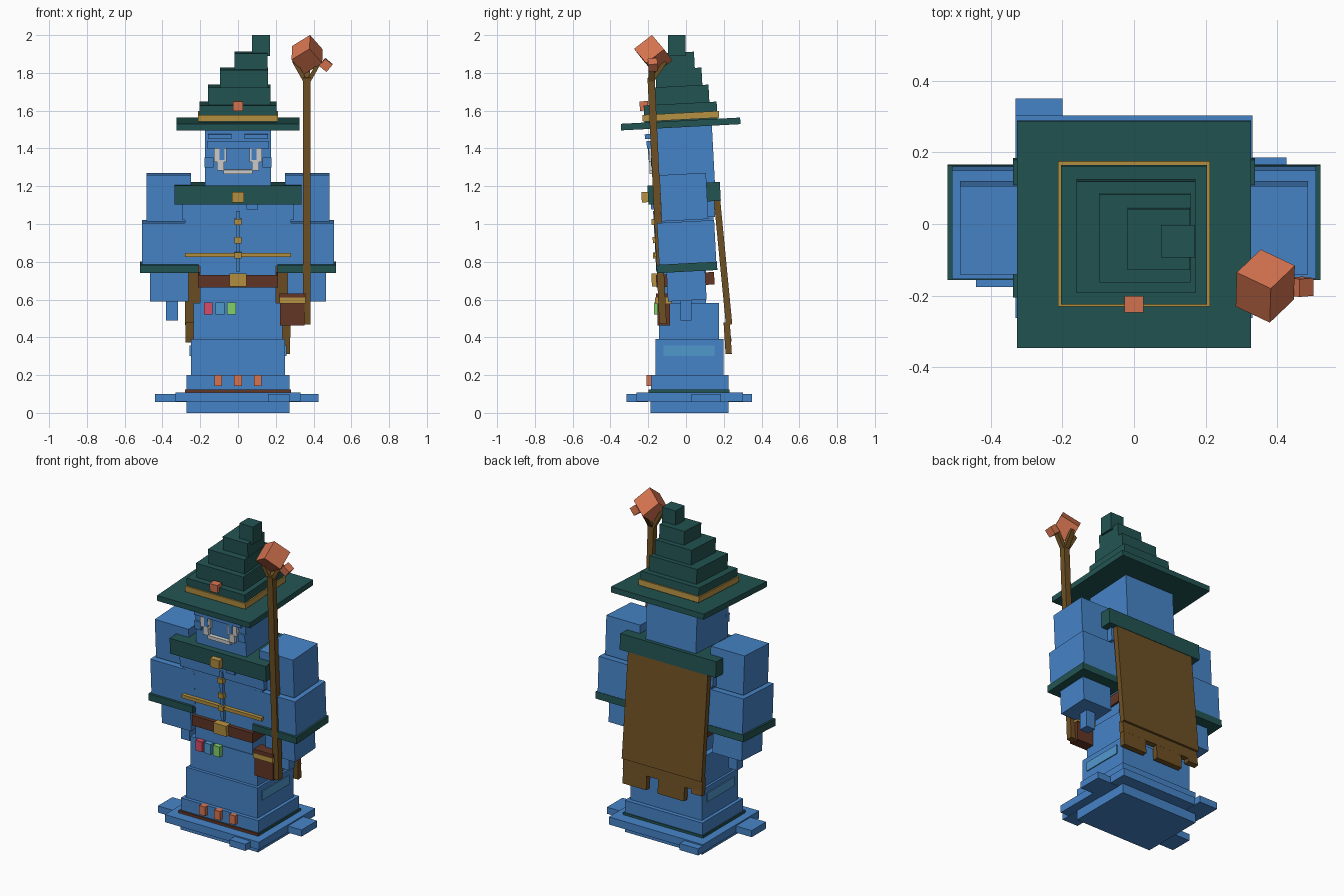
import bpy, bmesh, math
from mathutils import Matrix, Vector

if "Cube" in bpy.data.objects:
    bpy.data.objects.remove(bpy.data.objects["Cube"])


def srgb(r, g, b):
    f = lambda c: c / 12.92 if c <= 0.04045 else ((c + 0.055) / 1.055) ** 2.4
    return tuple(f(c / 255) for c in (r, g, b)) + (1,)


MATS = {}
for name, col in {
    "robe_blue": (70, 132, 200), "hat_green": (34, 84, 82), "gold": (182, 146, 66),
    "leather_brown": (98, 54, 38), "cloak_ochre": (110, 80, 36), "crystal_orange": (214, 116, 80),
    "pale_grey": (208, 208, 208), "potion_red": (212, 76, 104),
    "light_blue": (80, 152, 206), "potion_green": (130, 208, 110),
}.items():
    m = bpy.data.materials.new(name)
    m.diffuse_color = srgb(*col)
    m.use_nodes = True
    m.node_tree.nodes["Principled BSDF"].inputs["Base Color"].default_value = m.diffuse_color
    MATS[name] = m

LEAN = math.radians(3)


def solid(name, matrix, mat):
    """Unit cube pushed through a matrix."""
    bm = bmesh.new()
    bmesh.ops.create_cube(bm, size=1, matrix=matrix)
    bmesh.ops.recalc_face_normals(bm, faces=bm.faces)
    me = bpy.data.meshes.new(name)
    bm.to_mesh(me)
    bm.free()
    me.materials.append(MATS[mat])
    ob = bpy.data.objects.new(name, me)
    bpy.context.collection.objects.link(ob)
    return ob


def box(name, x, y, z, mat, tilt=0.0, spin=0.0):
    """Box from x, y, z ranges, tilted about its own centre."""
    c = Vector([(a + b) / 2 for a, b in (x, y, z)])
    s = [b - a for a, b in (x, y, z)]
    rot = Matrix.Rotation(tilt, 4, 'X') @ Matrix.Rotation(spin, 4, 'Y')
    return solid(name, Matrix.Translation(c) @ rot @ Matrix.Diagonal((*s, 1)), mat)


def pair(name, x, y, z, mat, tilt=0.0):
    """Box and its mirror image across x = 0."""
    box(name + "_right", x, y, z, mat, tilt)
    box(name + "_left", (-x[1], -x[0]), y, z, mat, tilt)


def beam(name, p, q, w, d, mat):
    """Square bar from p to q."""
    p, q = Vector(p), Vector(q)
    v = q - p
    zax = v.normalized()
    xax = (Vector((1, 0, 0)) - zax * zax.x).normalized()
    rot = Matrix((xax, zax.cross(xax), zax)).transposed().to_4x4()
    solid(name, Matrix.Translation((p + q) / 2) @ rot @ Matrix.Diagonal((w, d, v.length, 1)), mat)


# Base with puffs on each side
B = "robe_blue"
box("base", (-.272, .272), (-.187, .225), (0, .065), B)
box("base_plate", (-.33, .33), (-.262, .302), (.06, .108), B)
box("puff_front", (.16, .272), (-.315, -.2), (.058, .1), B)
box("puff_back", (-.33, -.2), (.2, .35), (.058, .1), B)
box("puff_right", (.27, .425), (.03, .185), (.058, .1), B)
box("puff_left", (-.44, -.27), (-.175, -.03), (.058, .1), B)

# Robe skirt tiers
box("skirt_trim", (-.28, .28), (-.192, .23), (.106, .123), "hat_green")
box("skirt_trim_front", (-.28, .28), (-.198, -.19), (.106, .124), "leather_brown")
box("skirt_low", (-.272, .272), (-.185, .225), (.12, .2), B)
box("skirt_mid", (-.25, .25), (-.162, .198), (.19, .392), B)
box("skirt_top", (-.235, .235), (-.142, .175), (.385, .583), B)
pair("skirt_panel", (.247, .256), (-.12, .15), (.3, .357), "light_blue")
for i, x in enumerate((-.105, 0, .105)):
    box(f"skirt_gem_{i}", (x - .02, x + .02), (-.21, -.17), (.143, .2), "crystal_orange")

# Torso, belt and buttons
box("waist", (-.2, .2), (-.138, .105), (.57, .84), B)
box("belt", (-.212, .212), (-.158, .15), (.672, .738), "leather_brown", LEAN)
box("belt_buckle", (-.045, .045), (-.182, -.14), (.67, .738), "gold", LEAN)
box("torso", (-.28, .28), (-.15, .15), (.83, 1.06), B, LEAN)
box("chest", (-.295, .295), (-.165, .15), (1.03, 1.19), B, LEAN)
box("torso_hem", (-.28, .28), (-.166, -.13), (.825, .847), "gold", LEAN)
box("placket", (-.01, .01), (-.166, -.13), (.75, 1.07), B, LEAN)
for i, (z, y) in enumerate(((.835, -.165), (.915, -.166), (1.012, -.172))):
    box(f"button_{i}", (-.018, .018), (y - .01, y + .03), (z - .016, z + .016), "gold", LEAN)
box("chest_tab", (.045, .105), (-.185, -.15), (1.078, 1.12), B, LEAN)

# Collar and brooch
box("collar", (-.337, .337), (-.202, .182), (1.113, 1.213), "hat_green", LEAN)
box("collar_brooch", (-.032, .032), (-.235, -.19), (1.115, 1.17), "gold", LEAN)

# Arms
pair("shoulder", (.248, .485), (-.135, .112), (1.02, 1.265), B, LEAN)
pair("sleeve", (.2, .508), (-.148, .155), (.785, 1.013), B, LEAN)
pair("cuff", (.21, .52), (-.155, .165), (.748, .792), "hat_green", LEAN)
pair("forearm", (.262, .467), (-.1, .105), (.595, .76), B, LEAN)
pair("finger", (.318, .38), (-.03, .03), (.488, .61), B)

# Head
box("head", (-.176, .176), (-.175, .145), (1.2, 1.53), B, LEAN)
box("visor", (-.163, .163), (-.208, -.16), (1.4, 1.44), B, LEAN)
pair("brow", (.035, .16), (-.218, -.17), (1.45, 1.476), B, LEAN)
pair("eye", (.06, .128), (-.196, -.16), (1.33, 1.4), "pale_grey", LEAN)
pair("pupil", (.072, .098), (-.2, -.194), (1.34, 1.4), B, LEAN)
pair("cheek", (.13, .177), (-.185, -.15), (1.3, 1.352), B, LEAN)
pair("mouth_corner", (.073, .11), (-.194, -.15), (1.285, 1.335), "pale_grey", LEAN)
box("mouth", (-.078, .078), (-.194, -.15), (1.265, 1.288), "pale_grey", LEAN)

# Hat: brim, band and drifting tiers
G = "hat_green"
box("hat_brim", (-.326, .326), (-.345, .288), (1.512, 1.547), G, LEAN)
box("hat_band", (-.212, .212), (-.23, .175), (1.552, 1.588), "gold", LEAN)
box("hat_gem", (-.027, .027), (-.245, -.2), (1.6, 1.65), "crystal_orange", LEAN)
tiers = [((-.204, .204), (-.222, .165), (1.54, 1.638)), ((-.16, .172), (-.19, .122), (1.62, 1.73)),
         ((-.096, .158), (-.16, .085), (1.71, 1.822)), ((-.018, .156), (-.125, .045), (1.8, 1.908))]
for i, t in enumerate(tiers):
    box(f"hat_tier_{i}", *t, G, LEAN)
box("hat_tip", (.075, .17), (-.094, -.003), (1.89, 2.0), G)

# Cloak with ragged hem
C = "cloak_ochre"
beam("cloak", (0, .163, 1.14), (0, .228, .468), .56, .034, C)
beam("cloak_hem", (0, .215, .48), (0, .221, .4), .556, .033, C)
for i, (x0, x1, z) in enumerate(((.11, .276, .312), (-.155, .03, .312), (-.278, -.205, .375))):
    beam(f"cloak_tab_{i}", ((x0 + x1) / 2, .22, .41), ((x0 + x1) / 2, .226, z), x1 - x0, .033, C)

# Potions
for i, c in enumerate(("potion_red", "light_blue", "potion_green")):
    x = -.157 + .0615 * i
    box(f"potion_{i}", (x - .023, x + .023), (-.17, -.13), (.52, .585), c)

# Belt pouch
box("pouch", (.223, .353), (-.152, -.085), (.462, .6), "leather_brown")
box("pouch_lid", (.22, .357), (-.16, -.08), (.585, .632), "leather_brown")
box("pouch_strap", (.219, .358), (-.164, -.078), (.578, .61), "gold")

# Staff with forked top and crystal
beam("staff", (.365, -.122, .47), (.365, -.185, 1.775), .04, .038, C)
beam("staff_prong_left", (.36, -.183, 1.75), (.295, -.183, 1.865), .022, .03, C)
beam("staff_prong_right", (.37, -.183, 1.75), (.435, -.183, 1.865), .022, .03, C)
beam("staff_prong_back", (.365, -.18, 1.76), (.365, -.11, 1.86), .03, .022, C)
edges = Matrix(((-.095, .067, -.003), (.045, .064, -.095), (-.058, -.076, -.073))).to_4x4()
solid("crystal", Matrix.Translation((.366, -.173, 1.897)) @ edges, "crystal_orange")
box("crystal_shard", (.44, .49), (-.2, -.15), (1.817, 1.867), "crystal_orange", .1, math.radians(40))
